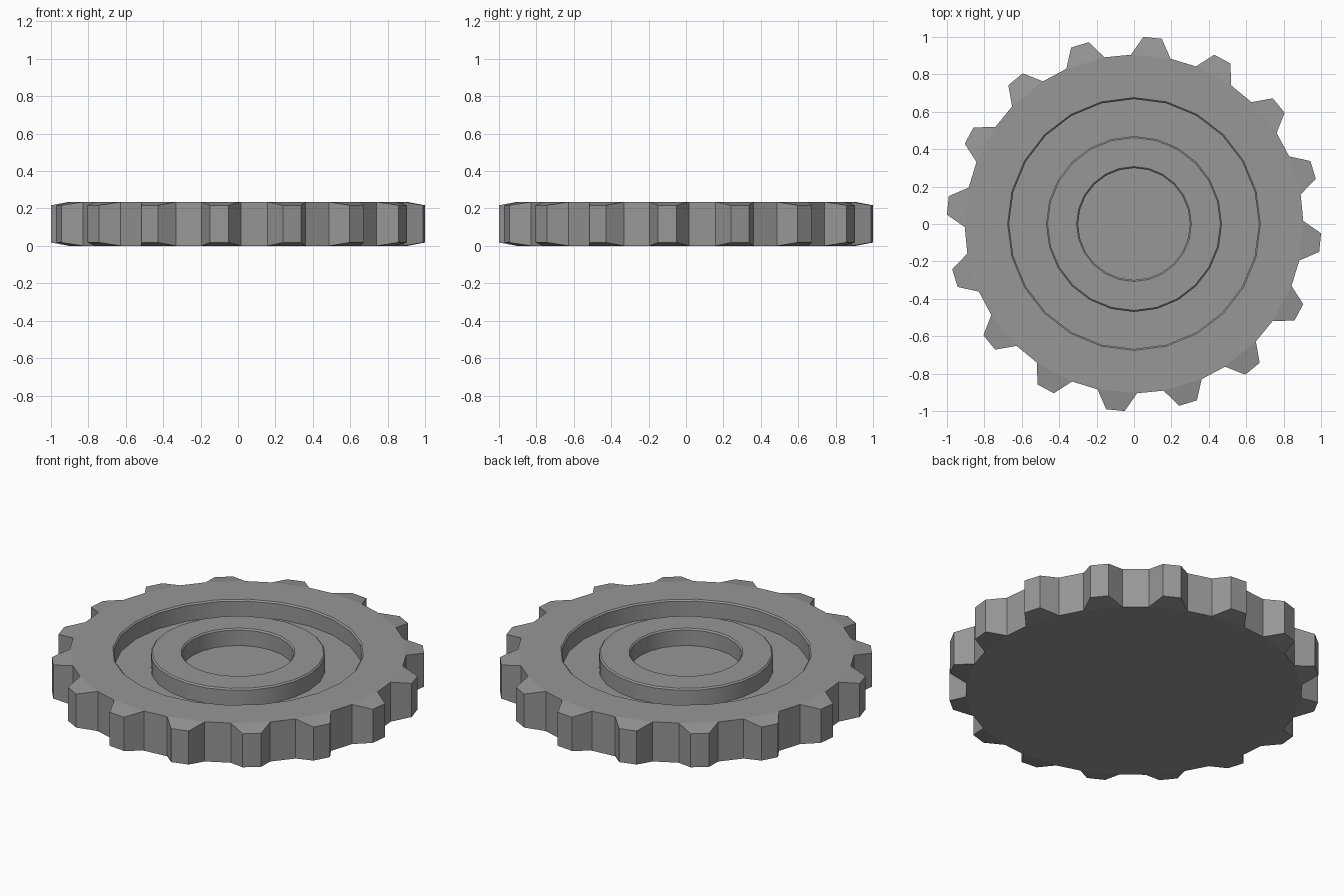
import bpy, bmesh
from math import sin, cos, radians

if "Cube" in bpy.data.objects:
    bpy.data.objects.remove(bpy.data.objects["Cube"])

TEETH = 16
STEP = 360 / TEETH
PHASE = 84.3          # centre angle of the first tooth
SIDES = 24            # sides of the recess circles
H = 0.235             # full thickness
FLOOR = 0.135         # height of the recessed floors

bm = bmesh.new()


def points(angles, r, z):
    return [bm.verts.new((r * cos(radians(a)), r * sin(radians(a)), z)) for a in angles]


def tooth_ring(r, z, half):
    """Two points per tooth, at +-half degrees around the tooth centre."""
    return points([PHASE + i * STEP + s for i in range(TEETH) for s in (-half, half)], r, z)


def circle(r, z):
    return points([90 + i * 360 / SIDES for i in range(SIDES)], r, z)


def loop_edges(vs):
    return [bm.edges.get((vs[i - 1], vs[i])) or bm.edges.new((vs[i - 1], vs[i]))
            for i in range(len(vs))]


# flat rim from the tooth roots to the groove
root_top = tooth_ring(0.905, H, 6.75)
prev = circle(0.676, H)
bmesh.ops.bridge_loops(bm, edges=loop_edges(root_top) + loop_edges(prev))

# groove, raised hub ring and centre recess
profile = [(0.668, H - 0.008), (0.668, FLOOR),
           (0.47, FLOOR), (0.47, H - 0.008), (0.462, H),
           (0.307, H), (0.299, H - 0.008), (0.299, FLOOR)]
for r, z in profile:
    cur = circle(r, z)
    for i in range(SIDES):
        f = bm.faces.new((prev[i - 1], prev[i], cur[i], cur[i - 1]))
        f.smooth = True
    prev = cur
bm.faces.new(prev)

# flat underside
root_bot = tooth_ring(0.905, 0, 6.75)
bm.faces.new(root_bot)

# tapered teeth and the walls between them
tip_top = tooth_ring(1.0013, H - 0.018, 2.85)
tip_bot = tooth_ring(1.0013, 0.018, 2.85)
for i in range(0, 2 * TEETH, 2):
    j, k = i + 1, (i + 2) % (2 * TEETH)
    bm.faces.new((root_top[i], root_top[j], tip_top[j], tip_top[i]))
    bm.faces.new((root_bot[i], root_bot[j], tip_bot[j], tip_bot[i]))
    bm.faces.new((tip_top[i], tip_top[j], tip_bot[j], tip_bot[i]))
    for v in (i, j):
        bm.faces.new((root_top[v], tip_top[v], tip_bot[v], root_bot[v]))
    bm.faces.new((root_top[j], root_top[k], root_bot[k], root_bot[j]))

# round walls stay smooth, everything else keeps crisp edges
bmesh.ops.recalc_face_normals(bm, faces=bm.faces[:])
for e in bm.edges:
    e.smooth = e.calc_face_angle(0) < radians(30)

mesh = bpy.data.meshes.new("gear_wheel")
bm.to_mesh(mesh)
bm.free()
gear = bpy.data.objects.new("gear_wheel", mesh)
bpy.context.collection.objects.link(gear)

# dark grey metal
mat = bpy.data.materials.new("dark_grey")
mat.diffuse_color = (0.31, 0.31, 0.31, 1)
mat.use_nodes = True
mat.node_tree.nodes["Principled BSDF"].inputs["Base Color"].default_value = mat.diffuse_color
mesh.materials.append(mat)
